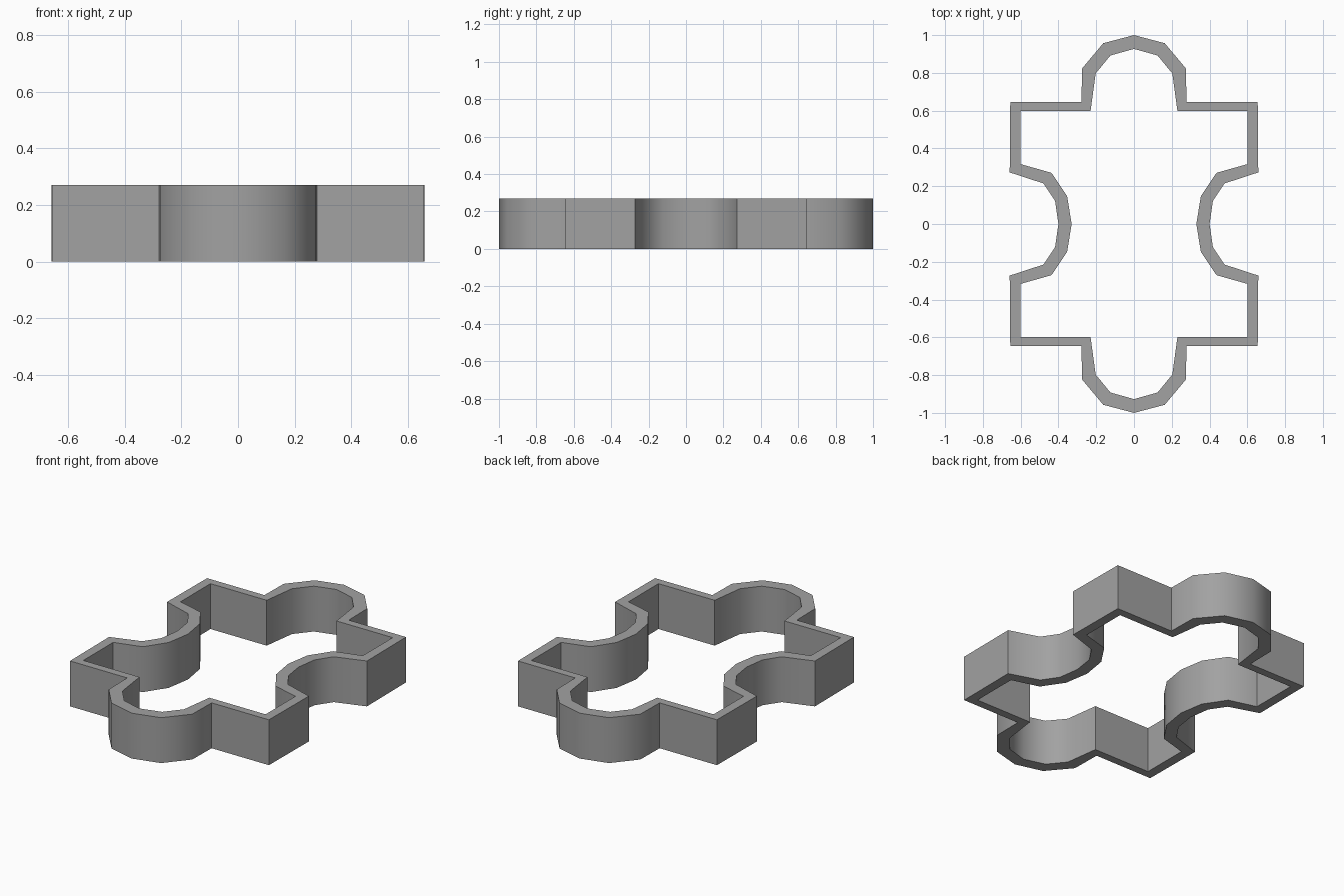
import bpy, bmesh, math

if "Cube" in bpy.data.objects:
    bpy.data.objects.remove(bpy.data.objects["Cube"])

HEIGHT = 0.27

# Quarter outlines, from the tab tip (x = 0) to the middle of the side notch (y = 0)
OUTER = [(0, 1), (0.163, 0.957), (0.275, 0.823), (0.278, 0.645), (0.655, 0.645),
         (0.658, 0.273), (0.48, 0.215), (0.418, 0.123), (0.40, 0)]
INNER = [(0, 0.927), (0.125, 0.892), (0.203, 0.797), (0.23, 0.598), (0.60, 0.598),
         (0.60, 0.317), (0.437, 0.271), (0.354, 0.147), (0.33, 0)]


def full_loop(quarter):
    """Mirror a quarter outline into a closed loop."""
    half = quarter + [(x, -y) for x, y in reversed(quarter[:-1])]
    return half + [(-x, y) for x, y in reversed(half[1:-1])]


grey = bpy.data.materials.new("plain grey")
grey.diffuse_color = (0.36, 0.36, 0.36, 1)
grey.use_nodes = True
grey.node_tree.nodes["Principled BSDF"].inputs["Base Color"].default_value = grey.diffuse_color

# Hollow wall in the shape of a puzzle piece
bm = bmesh.new()
outer, inner = full_loop(OUTER), full_loop(INNER)
rings = [[bm.verts.new((x, y, z)) for x, y in loop]
         for loop, z in ((outer, 0), (outer, HEIGHT), (inner, HEIGHT), (inner, 0))]
n = len(outer)
for r in range(4):
    a, b = rings[r], rings[(r + 1) % 4]
    for i in range(n):
        j = (i + 1) % n
        bm.faces.new((a[i], a[j], b[j], b[i]))
bmesh.ops.recalc_face_normals(bm, faces=bm.faces)
mesh = bpy.data.meshes.new("puzzle_cutter_wall")
bm.to_mesh(mesh)
bm.free()
mesh.materials.append(grey)

wall = bpy.data.objects.new("puzzle_cutter_wall", mesh)
bpy.context.collection.objects.link(wall)
bpy.context.view_layer.objects.active = wall
wall.select_set(True)
bpy.ops.object.shade_smooth_by_angle(angle=math.radians(56))
